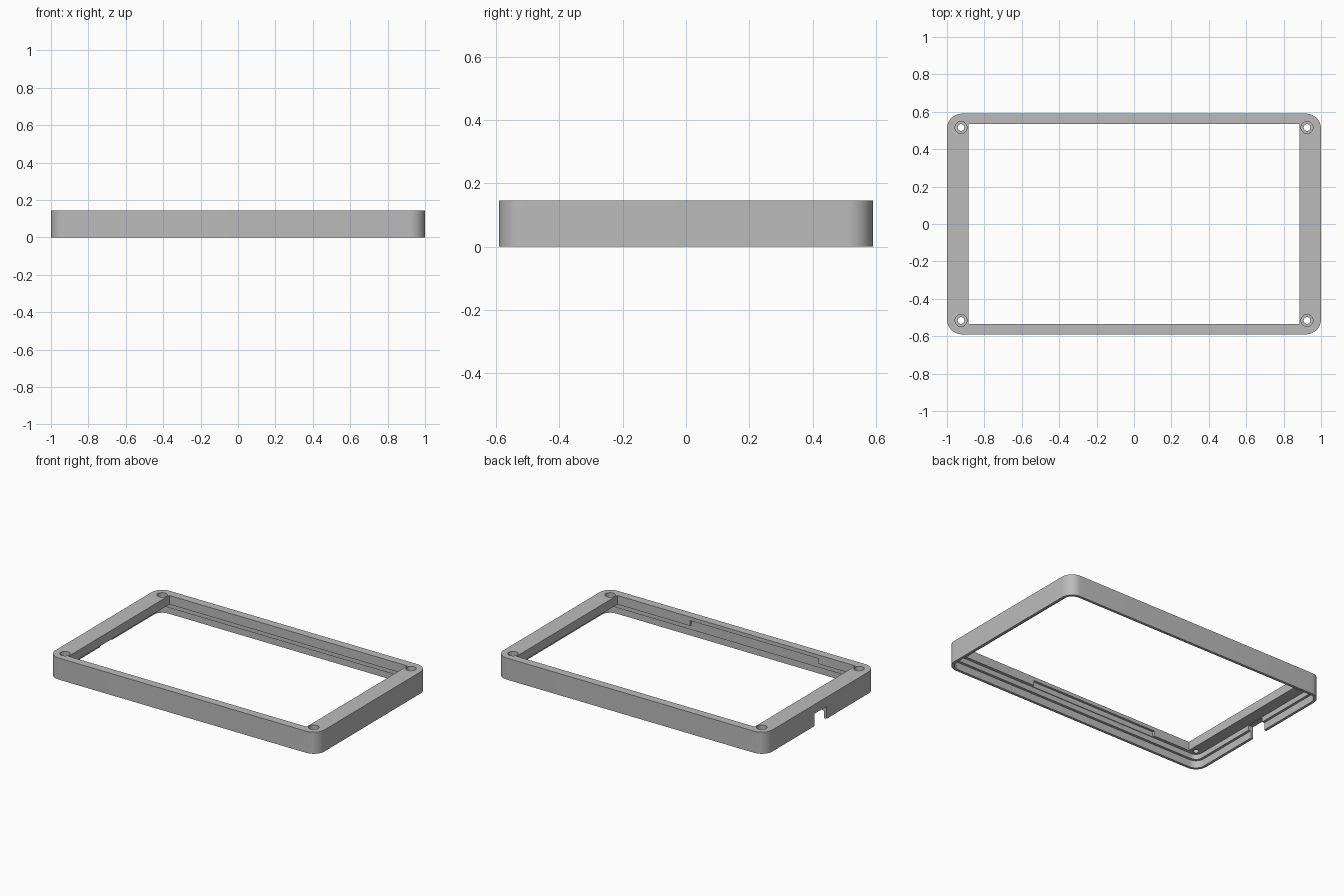
import bpy, bmesh, math
from mathutils import Matrix

old = bpy.data.objects.get("Cube")
if old:
    bpy.data.objects.remove(old, do_unlink=True)

HALF_X, HALF_Y, HEIGHT, RADIUS = 1.0, 0.59, 0.145, 0.08
CEILING, STEP = 0.085, 0.05          # underside of the top plate, rim step
OPEN_X, OPEN_Y = 0.885, 0.535        # window half sizes
ARC = 12

gray = bpy.data.materials.new("plain_gray")
gray.use_nodes = True
colour = (0.5, 0.5, 0.5, 1)
gray.diffuse_color = colour
gray.node_tree.nodes["Principled BSDF"].inputs["Base Color"].default_value = colour


def add_object(name, bm):
    mesh = bpy.data.meshes.new(name)
    bmesh.ops.recalc_face_normals(bm, faces=bm.faces)
    bm.to_mesh(mesh)
    bm.free()
    obj = bpy.data.objects.new(name, mesh)
    bpy.context.collection.objects.link(obj)
    mesh.materials.append(gray)
    return obj


def ring(bm, hx, hy, r, z):
    """Rounded rectangle of vertices."""
    verts = []
    for k, (sx, sy) in enumerate([(1, 1), (-1, 1), (-1, -1), (1, -1)]):
        for i in range(ARC + 1):
            a = math.pi / 2 * (k + i / ARC)
            verts.append(bm.verts.new((sx * (hx - r) + r * math.cos(a),
                                       sy * (hy - r) + r * math.sin(a), z)))
    return verts


def inset(bm, d, z):
    return ring(bm, HALF_X - d, HALF_Y - d, RADIUS - d, z)


# Frame: a closed cross-section carried round the rounded rectangle
bm = bmesh.new()
rings = [inset(bm, 0, HEIGHT), inset(bm, 0, 0),
         inset(bm, 0.018, 0), inset(bm, 0.018, STEP),
         inset(bm, 0.035, STEP), inset(bm, 0.035, CEILING),
         ring(bm, OPEN_X, OPEN_Y, 0, CEILING), ring(bm, OPEN_X, OPEN_Y, 0, HEIGHT)]
for a, b in zip(rings, rings[1:] + rings[:1]):
    for i in range(len(a)):
        j = (i + 1) % len(a)
        bm.faces.new((a[i], a[j], b[j], b[i]))
bmesh.ops.remove_doubles(bm, verts=bm.verts, dist=1e-5)
frame = add_object("bezel_frame", bm)


def cut(bm):
    """Subtract a temporary solid from the frame."""
    cutter = add_object("cutter", bm)
    cutter.hide_render = True
    mod = frame.modifiers.new("cut", "BOOLEAN")
    mod.operation, mod.solver, mod.object = "DIFFERENCE", "EXACT", cutter
    bpy.context.view_layer.objects.active = frame
    bpy.ops.object.modifier_apply(modifier=mod.name)
    bpy.data.objects.remove(cutter, do_unlink=True)


def cut_box(lo, hi):
    bm = bmesh.new()
    bmesh.ops.create_cube(bm, size=1)
    for v in bm.verts:
        v.co = [(l + h) / 2 + c * (h - l) for l, h, c in zip(lo, hi, v.co)]
    cut(bm)


def cut_hole(x, y, r, z0, z1):
    bm = bmesh.new()
    bmesh.ops.create_cone(bm, cap_ends=True, segments=32, radius1=r, radius2=r, depth=z1 - z0,
                          matrix=Matrix.Translation((x, y, (z0 + z1) / 2)))
    cut(bm)


# Cable notch in the right wall and recess under the front lip
cut_box((-1.1, -0.064, -0.1), (-0.95, 0.064, CEILING - 0.002))
cut_box((-0.61, -0.55, 0.06), (0.345, -0.5, 0.12))

# Counterbored screw holes in the corners
for sx in (-1, 1):
    for sy in (-1, 1):
        cut_hole(sx * 0.925, sy * 0.516, 0.032, 0.115, 0.2)
        cut_hole(sx * 0.925, sy * 0.516, 0.018, 0.06, 0.2)

bpy.ops.object.select_all(action="DESELECT")
frame.select_set(True)
bpy.context.view_layer.objects.active = frame
bpy.ops.object.shade_smooth_by_angle(angle=math.radians(30))
